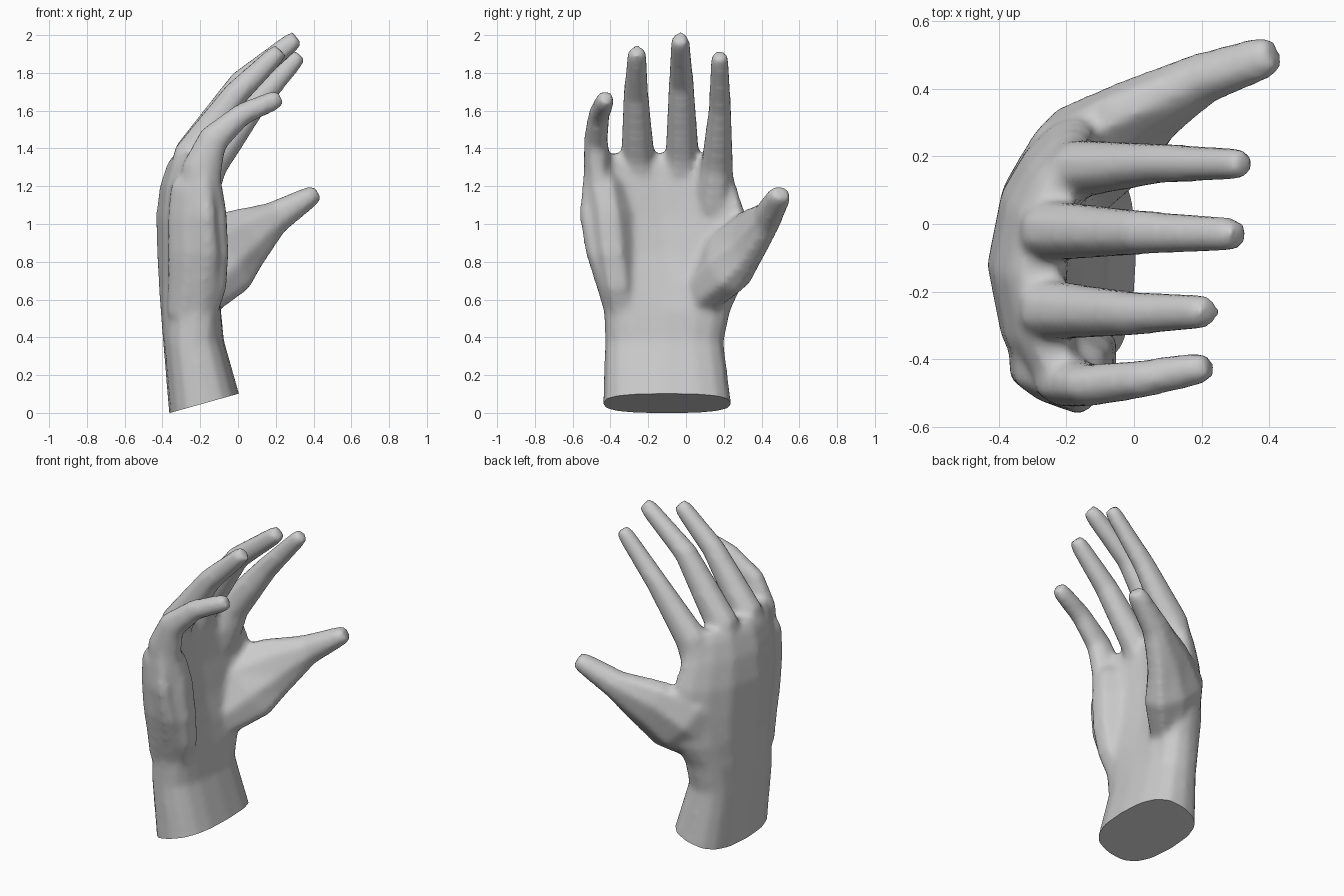
import bpy, bmesh, math
from mathutils import Vector

if "Cube" in bpy.data.objects:
    bpy.data.objects.remove(bpy.data.objects["Cube"])

skin = bpy.data.materials.new("light grey")
skin.diffuse_color = (0.6, 0.6, 0.6, 1)
skin.use_nodes = True
skin.node_tree.nodes["Principled BSDF"].inputs["Base Color"].default_value = skin.diffuse_color


def loft(name, rings):
    """Skin a closed tube through equal-length rings, with capped ends."""
    bm = bmesh.new()
    loops = [[bm.verts.new(p) for p in ring] for ring in rings]
    n = len(loops[0])
    for a, b in zip(loops, loops[1:]):
        for i in range(n):
            j = (i + 1) % n
            bm.faces.new((a[i], a[j], b[j], b[i]))
    bm.faces.new(loops[0])
    bm.faces.new(loops[-1])
    bmesh.ops.recalc_face_normals(bm, faces=bm.faces)
    me = bpy.data.meshes.new(name)
    bm.to_mesh(me)
    bm.free()
    me.materials.append(skin)
    ob = bpy.data.objects.new(name, me)
    bpy.context.collection.objects.link(ob)
    return ob


def digit(name, stations, sides=8):
    """Tapered finger; each station is (x, y, z, half width, half depth)."""
    pts = [Vector(s[:3]) for s in stations]
    rings = []
    for k, (p, s) in enumerate(zip(pts, stations)):
        t = (pts[min(k + 1, len(pts) - 1)] - pts[max(k - 1, 0)]).normalized()
        u = (Vector((0, 1, 0)) - t * t.y).normalized()
        v = t.cross(u)
        angles = [math.tau * (i + 0.5) / sides for i in range(sides)]
        rings.append([p + u * (s[3] + 0.006) * math.cos(a) + v * (s[4] + 0.006) * math.sin(a)
                      for a in angles])
    # blunt chamfered tip
    c = pts[-1] + t * 0.05
    rings.append([c + (q - pts[-1]) * 0.8 for q in rings[-1]])
    return loft(name, rings)


def palm_ring(z, y0, y1, back, thick, bow, tilt, sides=16):
    """Rounded cross-section whose side edges curl forward by bow."""
    ring = []
    for i in range(sides):
        a = math.tau * i / sides
        c, s = math.cos(a), math.sin(a)
        t = math.copysign(abs(c) ** 0.75, c)
        d = math.copysign(abs(s) ** 0.75, s)
        x = back + thick / 2 + bow * t * t + d * thick / 2
        y = (y0 + y1) / 2 + t * (y1 - y0) / 2
        ring.append((x, y, z + tilt * (x - back)))
    return ring


# wrist and palm
hand = loft("hand", [palm_ring(*r) for r in (
    (-0.12, -0.445, 0.25, -0.35, 0.39, 0.00, 0.28),
    (0.00, -0.44, 0.24, -0.365, 0.37, 0.00, 0.28),
    (0.36, -0.43, 0.20, -0.395, 0.32, 0.00, 0.08),
    (0.54, -0.435, 0.235, -0.41, 0.32, 0.03, 0),
    (0.68, -0.48, 0.30, -0.42, 0.30, 0.09, 0),
    (0.85, -0.535, 0.33, -0.43, 0.27, 0.14, 0),
    (1.04, -0.565, 0.32, -0.435, 0.25, 0.15, 0),
    (1.20, -0.555, 0.27, -0.415, 0.22, 0.13, 0),
    (1.32, -0.535, 0.23, -0.375, 0.17, 0.11, 0),
    (1.37, -0.50, 0.20, -0.34, 0.11, 0.10, 0))])

# fingers, thumb and the fleshy pad under the little finger
parts = [
    digit("index_finger", [(-0.22, 0.15, 1.08, 0.10, 0.09), (-0.15, 0.165, 1.32, 0.083, 0.098),
                           (0.08, 0.18, 1.62, 0.056, 0.065), (0.295, 0.178, 1.86, 0.046, 0.046)]),
    digit("middle_finger", [(-0.31, -0.03, 1.12, 0.10, 0.08), (-0.24, -0.02, 1.37, 0.088, 0.10),
                            (0.02, -0.025, 1.75, 0.064, 0.066), (0.275, -0.03, 1.955, 0.048, 0.05)]),
    digit("ring_finger", [(-0.31, -0.25, 1.12, 0.10, 0.08), (-0.25, -0.255, 1.36, 0.088, 0.095),
                          (-0.01, -0.265, 1.69, 0.064, 0.066), (0.19, -0.26, 1.885, 0.049, 0.05)]),
    digit("little_finger", [(-0.20, -0.44, 1.08, 0.10, 0.11), (-0.19, -0.47, 1.30, 0.07, 0.105),
                            (-0.13, -0.478, 1.45, 0.06, 0.08), (0.02, -0.46, 1.58, 0.054, 0.058),
                            (0.18, -0.43, 1.65, 0.047, 0.05)]),
    digit("thumb", [(-0.24, 0.08, 0.64, 0.12, 0.17), (-0.11, 0.23, 0.81, 0.14, 0.235),
                    (0.03, 0.335, 0.925, 0.10, 0.175), (0.20, 0.43, 1.035, 0.074, 0.088),
                    (0.375, 0.49, 1.14, 0.062, 0.055)]),
    digit("palm_pad", [(-0.25, -0.33, 0.50, 0.09, 0.13), (-0.215, -0.36, 0.68, 0.11, 0.16),
                       (-0.21, -0.39, 0.85, 0.12, 0.165), (-0.215, -0.41, 1.05, 0.12, 0.16),
                       (-0.22, -0.43, 1.20, 0.10, 0.14)]),
]

# fuse everything into the palm, then soften the joins
bpy.context.view_layer.objects.active = hand
hand.select_set(True)
for p in parts:
    mod = hand.modifiers.new("fuse", "BOOLEAN")
    mod.operation, mod.solver, mod.object = "UNION", "EXACT", p
    bpy.ops.object.modifier_apply(modifier=mod.name)
    bpy.data.objects.remove(p, do_unlink=True)
mod = hand.modifiers.new("skin", "REMESH")
mod.mode, mod.voxel_size = "VOXEL", 0.018
bpy.ops.object.modifier_apply(modifier=mod.name)
mod = hand.modifiers.new("soften", "SMOOTH")
mod.factor, mod.iterations = 0.5, 9
bpy.ops.object.modifier_apply(modifier=mod.name)

# slanted flat cut through the wrist
bm = bmesh.new()
bm.from_mesh(hand.data)
cut = bmesh.ops.bisect_plane(bm, geom=bm.verts[:] + bm.edges[:] + bm.faces[:],
                             plane_co=(-0.36, 0, 0), plane_no=(-0.28, 0, 1), clear_inner=True)
rim = [e for e in cut["geom_cut"] if isinstance(e, bmesh.types.BMEdge)]
bmesh.ops.holes_fill(bm, edges=rim, sides=0)
bmesh.ops.recalc_face_normals(bm, faces=bm.faces)
bm.to_mesh(hand.data)
bm.free()
bpy.ops.object.shade_smooth_by_angle(angle=math.radians(60))
